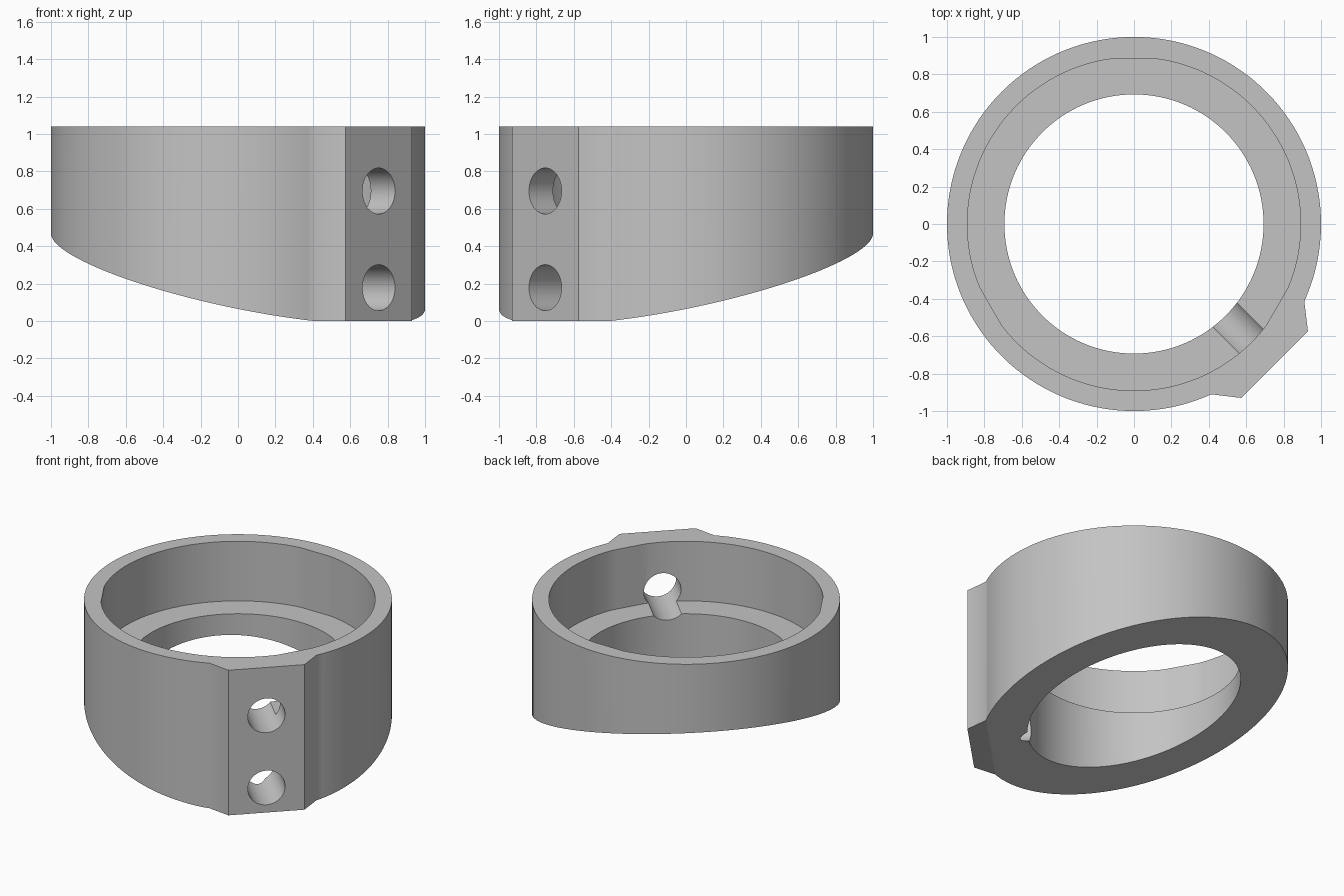
import bpy
import bmesh
from math import cos, sin, pi, radians
from mathutils import Vector, Matrix

cube = bpy.data.objects.get("Cube")
if cube:
    bpy.data.objects.remove(cube, do_unlink=True)

HEIGHT = 1.04
BORE = 0.693
SEAT_RADIUS, SEAT_FLAT, SEAT_FLOOR = 0.891, 0.883, 0.613
HOLE_RADIUS = 0.123
SLOPE, FLAT_LINE = 0.2013, 1.32

grey = bpy.data.materials.new("light_grey")
grey.use_nodes = True
grey.diffuse_color = (0.55, 0.55, 0.55, 1)
grey.node_tree.nodes["Principled BSDF"].inputs["Base Color"].default_value = (0.55, 0.55, 0.55, 1)


def polar(r, a):
    return (r * cos(a), r * sin(a))


def prism(name, outline, z0, z1):
    """Extrude a closed outline into a solid."""
    bm = bmesh.new()
    base = bm.faces.new([bm.verts.new((x, y, z0)) for x, y in outline])
    top = bmesh.ops.extrude_face_region(bm, geom=[base], use_keep_orig=True)["geom"]
    bmesh.ops.translate(bm, vec=(0, 0, z1 - z0),
                        verts=[g for g in top if isinstance(g, bmesh.types.BMVert)])
    bmesh.ops.recalc_face_normals(bm, faces=bm.faces)
    mesh = bpy.data.meshes.new(name)
    bm.to_mesh(mesh)
    bm.free()
    ob = bpy.data.objects.new(name, mesh)
    bpy.context.collection.objects.link(ob)
    mesh.materials.append(grey)
    return ob


def circle(r, n):
    return [polar(r, 2 * pi * i / n) for i in range(n)]


def cut(body, cutter):
    mod = body.modifiers.new("cut", "BOOLEAN")
    mod.operation = "DIFFERENCE"
    mod.solver = "EXACT"
    mod.object = cutter
    bpy.context.view_layer.objects.active = body
    bpy.ops.object.modifier_apply(modifier=mod.name)
    bpy.data.objects.remove(cutter, do_unlink=True)


# Outer wall: a circle interrupted by a flat clamping pad on the front corner
start, end, steps = radians(-24.4), radians(294.4), 120
outline = [polar(1, start + (end - start) * i / steps) for i in range(steps + 1)]
outline += [(0.575, -0.93), (0.93, -0.575)]
collar = prism("collar", outline, 0, HEIGHT)

# Sloping underside, leaving the pad's foot level
bm = bmesh.new()
bm.from_mesh(collar.data)
res = bmesh.ops.bisect_plane(
    bm, geom=bm.verts[:] + bm.edges[:] + bm.faces[:], dist=1e-5,
    plane_co=(0, 0, SLOPE * FLAT_LINE), plane_no=(-SLOPE, SLOPE, -1), clear_outer=True)
rim = [g for g in res["geom_cut"] if isinstance(g, bmesh.types.BMEdge)]
bmesh.ops.edgeloop_fill(bm, edges=rim)
bmesh.ops.recalc_face_normals(bm, faces=bm.faces)
bm.to_mesh(collar.data)
bm.free()

# Through bore
cut(collar, prism("bore_cutter", circle(BORE, 128), -0.2, HEIGHT + 0.2))

# Wider upper seat with three shallow flats
seat = []
for i in range(144):
    a = 2 * pi * i / 144
    off = (a - pi / 2 + pi / 3) % (2 * pi / 3) - pi / 3
    seat.append(polar(min(SEAT_RADIUS, SEAT_FLAT / cos(off)), a))
cut(collar, prism("seat_cutter", seat, SEAT_FLOOR, HEIGHT + 0.2))

# Two screw holes through the pad
direction = Vector((1, -1, 0)).normalized()
for z in (0.178, 0.695):
    drill = prism("hole_cutter", circle(HOLE_RADIUS, 48), 0.4, 1.3)
    turn = direction.to_track_quat("Z", "Y").to_matrix().to_4x4()
    drill.data.transform(Matrix.Translation((0, 0, z)) @ turn)
    cut(collar, drill)

# Smooth round walls, crisp edges
bpy.ops.object.select_all(action="DESELECT")
collar.select_set(True)
bpy.context.view_layer.objects.active = collar
bpy.ops.object.shade_smooth_by_angle(angle=radians(30))
